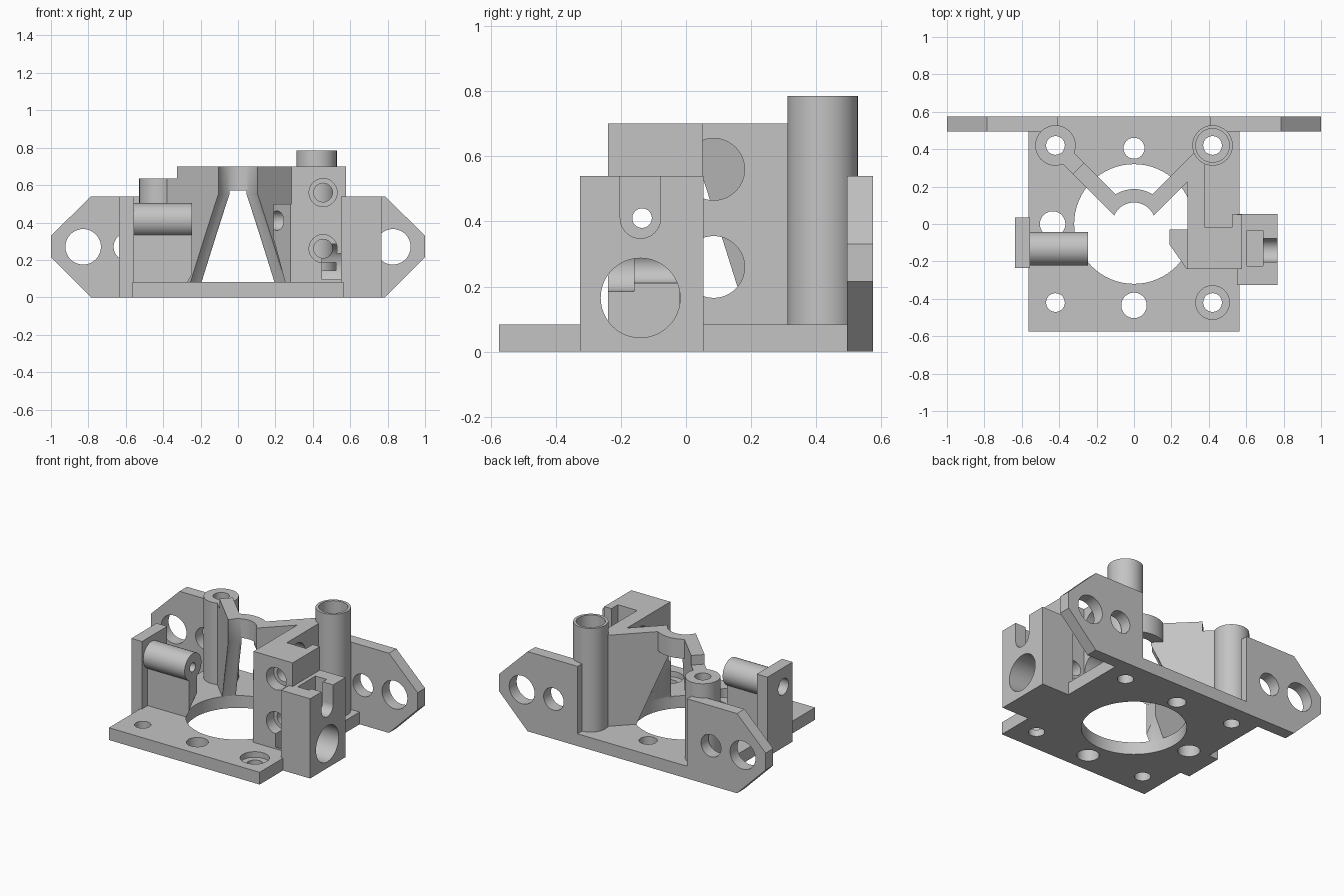
import bpy
import bmesh
from math import cos, sin, pi, sqrt, radians

cube = bpy.data.objects.get("Cube")
if cube:
    bpy.data.objects.remove(cube)

grey = bpy.data.materials.new("plain grey")
grey.use_nodes = True
colour = (0.55, 0.55, 0.55, 1)
grey.diffuse_color = colour
grey.node_tree.nodes["Principled BSDF"].inputs["Base Color"].default_value = colour

cutters = []


def place(a, b, c, axis):
    return {"x": (c, a, b), "y": (a, c, b), "z": (a, b, c)}[axis]


def loft(name, rings, axis):
    """Solid through stacked rings of (a, b, height) points."""
    bm = bmesh.new()
    loops = [[bm.verts.new(place(*p, axis)) for p in ring] for ring in rings]
    n = len(loops[0])
    for low, high in zip(loops, loops[1:]):
        for i in range(n):
            j = (i + 1) % n
            bm.faces.new((low[i], low[j], high[j], high[i]))
    bm.faces.new(loops[0][::-1])
    bm.faces.new(loops[-1])
    bmesh.ops.recalc_face_normals(bm, faces=bm.faces)
    mesh = bpy.data.meshes.new(name)
    bm.to_mesh(mesh)
    bm.free()
    mesh.materials.append(grey)
    obj = bpy.data.objects.new(name, mesh)
    bpy.context.collection.objects.link(obj)
    return obj


def prism(name, points, axis, lo, hi):
    return loft(name, [[(a, b, h) for a, b in points] for h in (lo, hi)], axis)


def box(name, x, y, z):
    pts = [(x[0], y[0]), (x[1], y[0]), (x[1], y[1]), (x[0], y[1])]
    return prism(name, pts, "z", *z)


def circle(a, b, r, n=48):
    return [(a + r * cos(2 * pi * i / n), b + r * sin(2 * pi * i / n)) for i in range(n)]


def rod(name, axis, a, b, r, lo, hi):
    return prism(name, circle(a, b, r), axis, lo, hi)


def cutter(obj):
    obj.hide_render = True
    cutters.append(obj)
    return obj


def bore(axis, a, b, r, lo, hi):
    return cutter(rod("bore_cutter", axis, a, b, r, lo, hi))


def cut(obj, tools):
    bpy.context.view_layer.objects.active = obj
    for tool in tools:
        mod = obj.modifiers.new("cut", "BOOLEAN")
        mod.operation = "DIFFERENCE"
        mod.solver = "EXACT"
        mod.object = tool
        bpy.ops.object.modifier_apply(modifier=mod.name)
    return obj


TOP = 0.083   # top of the base plate
P = 0.42      # post and screw spacing

# Conical clearance through the middle
profile = [(0.32, -0.1), (0.32, TOP), (0.115, 0.55), (0.115, 1.0)]
cone = cutter(loft("cone_cutter", [[(a, b, h) for a, b in circle(0, 0, r, 64)]
                                   for r, h in profile], "z"))

# Screw holes, drive shaft bore and motor recess
corner = {(sx, sy): bore("z", sx * P, sy * P, 0.05, -0.1, 1)
          for sx in (-1, 1) for sy in (-1, 1)}
post_recess = bore("z", P, P, 0.09, 0.62, 1)
base_recess = bore("z", P, -P, 0.09, 0.045, 0.2)
side_holes = [bore("z", x, y, r, -0.1, 0.2)
              for x, y, r in ((0, -0.435, 0.068), (0, 0.405, 0.056), (-0.435, 0, 0.068))]
shaft = bore("x", -0.135, 0.41, 0.03, -1, 1)
shaft_wide = bore("x", -0.135, 0.41, 0.052, 0.1, 0.585)
big_hole = bore("x", -0.14, 0.165, 0.122, 0.45, 1)

# Base plate
base = box("base_plate", (-0.565, 0.565), (-0.575, 0.575), (0, TOP))
cut(base, [cone, base_recess, big_hole] + list(corner.values()) + side_holes)

# Rear mounting wings and hollow posts
for s, side in ((-1, "right"), (1, "left")):
    outline = [(0.41, 0), (0.785, 0), (1, 0.215), (1, 0.33), (0.785, 0.54), (0.41, 0.54)]
    wing = prism(side + "_wing", [(s * x, z) for x, z in outline], "y", 0.495, 0.575)
    cut(wing, [bore("y", s * 0.828, 0.27, 0.095, 0.4, 0.7),
               bore("y", s * 0.59, 0.27, 0.075, 0.4, 0.7), corner[s, 1]])
    post = rod(side + "_post", "z", s * P, P, 0.108, 0.06, 0.785 if s > 0 else 0.635)
    cut(post, [corner[s, 1]] + ([post_recess] if s > 0 else []))

    # Diagonal web from the post to the centre
    half = 0.042
    reach = 0.5 if s > 0 else 0.42
    pieces = [(0.02, reach, 0.70)]
    if s < 0:
        pieces.append((0.40, 0.5, 0.635))
    k = 1 / sqrt(2)
    for start, end, height in pieces:
        pts = [(start, -half), (end, -half), (end, half), (start, half)]
        pts = [(s * (u - v) * k, (u + v) * k) for u, v in pts]
        cut(prism(side + "_web", pts, "z", 0.06, height), [cone])

# Arched collar joining the webs
collar = rod("collar", "z", 0, 0, 0.187, 0.57, 0.70)
v_front = [(0, 0), (-0.4, 0.4), (-0.4, -0.4), (0.4, -0.4), (0.4, 0.4)]
cut(collar, [cutter(prism("front_cutter", v_front, "z", 0.4, 0.9)), cone])

# Hinge block with its rear wall and open pocket
plan = [(0.285, -0.24), (0.578, -0.24), (0.578, 0.05), (0.525, 0.05),
        (0.525, -0.02), (0.38, -0.02), (0.38, 0.32), (0.285, 0.32)]
block = prism("main_block", plan, "z", 0.06, 0.70)
tools = [cone, shaft_wide, big_hole]
for z in (0.26, 0.56):
    tools += [bore("y", 0.455, z, 0.05, -0.4, 0.02),
              bore("y", 0.455, z, 0.075, -0.4, -0.16),
              bore("x", 0.085, z, 0.095, 0.2, 0.45)]
cut(block, tools)

# Bevelled nose in front of the wall
plan = [(0.3, -0.03), (0.19, -0.03), (0.19, -0.11), (0.28, -0.239), (0.3, -0.239)]
cut(prism("block_nose", plan, "z", 0.06, 0.50), [cone, shaft_wide])

# Outer block with nut pocket, shaft slot and round recess
outer = box("outer_block", (0.55, 0.768), (-0.325, 0.053), (0, 0.54))
cut(outer, [shaft_wide, shaft, big_hole,
            cutter(box("nut_cutter", (0.605, 0.69), (-0.225, -0.035), (0.315, 0.7))),
            bore("x", -0.14, 0.41, 0.062, 0.65, 1),
            cutter(box("slot_cutter", (0.65, 1), (-0.202, -0.078), (0.41, 0.7)))])

# Side bracket with guide tube and its support
bracket = box("side_bracket", (-0.635, -0.555), (-0.235, 0.035), (0, 0.54))
cut(bracket, [shaft, bore("x", -0.135, 0.41, 0.055, -0.8, -0.57)])
cut(rod("guide_tube", "x", -0.132, 0.413, 0.09, -0.57, -0.245), [shaft])
support = box("tube_support", (-0.57, -0.246), (-0.175, -0.09), (0.06, 0.40))
cut(support, [cone, shaft])

# Tidy up and shade
for tool in cutters:
    bpy.data.objects.remove(tool)
for obj in list(bpy.context.collection.objects):
    if obj.type == "MESH":
        bpy.ops.object.select_all(action="DESELECT")
        obj.select_set(True)
        bpy.context.view_layer.objects.active = obj
        bpy.ops.object.shade_smooth_by_angle(angle=radians(30))
